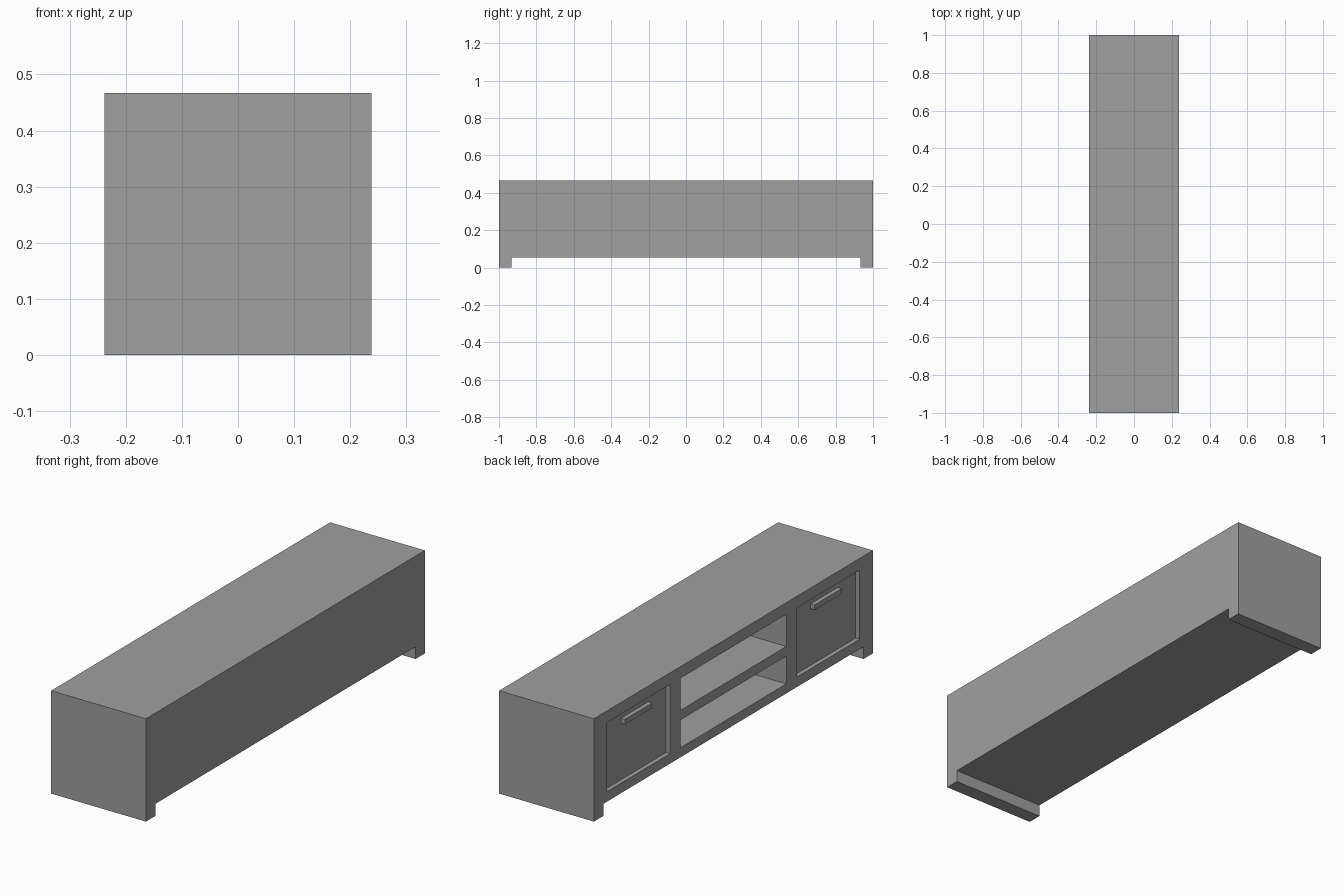
import bpy
import bmesh

cube = bpy.data.objects.get("Cube")
if cube:
    bpy.data.objects.remove(cube, do_unlink=True)

# Main dimensions
DEPTH, LENGTH, HEIGHT = 0.476, 2.0, 0.467
FACE = -DEPTH / 2           # open side with the doors
LEG_W, LEG_H = 0.067, 0.055
RECESS, DOOR_T = 0.02, 0.02
BACK_T = 0.03
DOOR_Y = (0.455, 0.905)
DOOR_Z = (0.1, 0.414)

grey = bpy.data.materials.new("plain grey")
grey.use_nodes = True
colour = (0.35, 0.35, 0.35, 1)
grey.diffuse_color = colour
grey.node_tree.nodes["Principled BSDF"].inputs["Base Color"].default_value = colour


def add_object(name, bm):
    bmesh.ops.recalc_face_normals(bm, faces=bm.faces)
    mesh = bpy.data.meshes.new(name)
    bm.to_mesh(mesh)
    bm.free()
    mesh.materials.append(grey)
    obj = bpy.data.objects.new(name, mesh)
    bpy.context.collection.objects.link(obj)
    return obj


def extrude_profile(name, profile, x0, x1):
    """Extrude a (y, z) outline along x."""
    bm = bmesh.new()
    face = bm.faces.new([bm.verts.new((x0, y, z)) for y, z in profile])
    new = bmesh.ops.extrude_face_region(bm, geom=[face])["geom"]
    verts = [v for v in new if isinstance(v, bmesh.types.BMVert)]
    bmesh.ops.translate(bm, verts=verts, vec=(x1 - x0, 0, 0))
    return add_object(name, bm)


def box(name, xs, ys, zs):
    (y0, y1), (z0, z1) = ys, zs
    return extrude_profile(name, [(y0, z0), (y1, z0), (y1, z1), (y0, z1)], *xs)


def mirrored(ys, side):
    return tuple(sorted(side * y for y in ys))


# Carcass with the two end feet in one outline
end = LENGTH / 2
foot = end - LEG_W
carcass = extrude_profile("cabinet_body", [
    (-end, 0), (-foot, 0), (-foot, LEG_H), (foot, LEG_H),
    (foot, 0), (end, 0), (end, HEIGHT), (-end, HEIGHT)], FACE, -FACE)

# Openings: two open shelves and two door recesses
openings = [
    ((-0.38, 0.38), (0.098, 0.224), DEPTH - BACK_T),
    ((-0.38, 0.38), (0.268, 0.414), DEPTH - BACK_T),
    (DOOR_Y, DOOR_Z, RECESS + DOOR_T),
    (mirrored(DOOR_Y, -1), DOOR_Z, RECESS + DOOR_T),
]
cutters = []
for ys, zs, depth in openings:
    cutter = box("opening_cutter", (FACE - 0.1, FACE + depth), ys, zs)
    cutter.hide_render = True
    cutters.append(cutter)
    mod = carcass.modifiers.new("opening", "BOOLEAN")
    mod.operation = "DIFFERENCE"
    mod.solver = "EXACT"
    mod.object = cutter

# Bake the cuts and drop the cutters
bpy.context.view_layer.update()
graph = bpy.context.evaluated_depsgraph_get()
cut_mesh = bpy.data.meshes.new_from_object(carcass.evaluated_get(graph))
carcass.modifiers.clear()
carcass.data = cut_mesh
for cutter in cutters:
    bpy.data.objects.remove(cutter, do_unlink=True)

# Recessed doors with bar handles
panel_x = FACE + RECESS
for label, side in (("left", -1), ("right", 1)):
    box(label + "_door", (panel_x, panel_x + DOOR_T), mirrored(DOOR_Y, side), DOOR_Z)
    box(label + "_handle", (FACE, panel_x), mirrored((0.582, 0.778), side), (0.356, 0.379))
